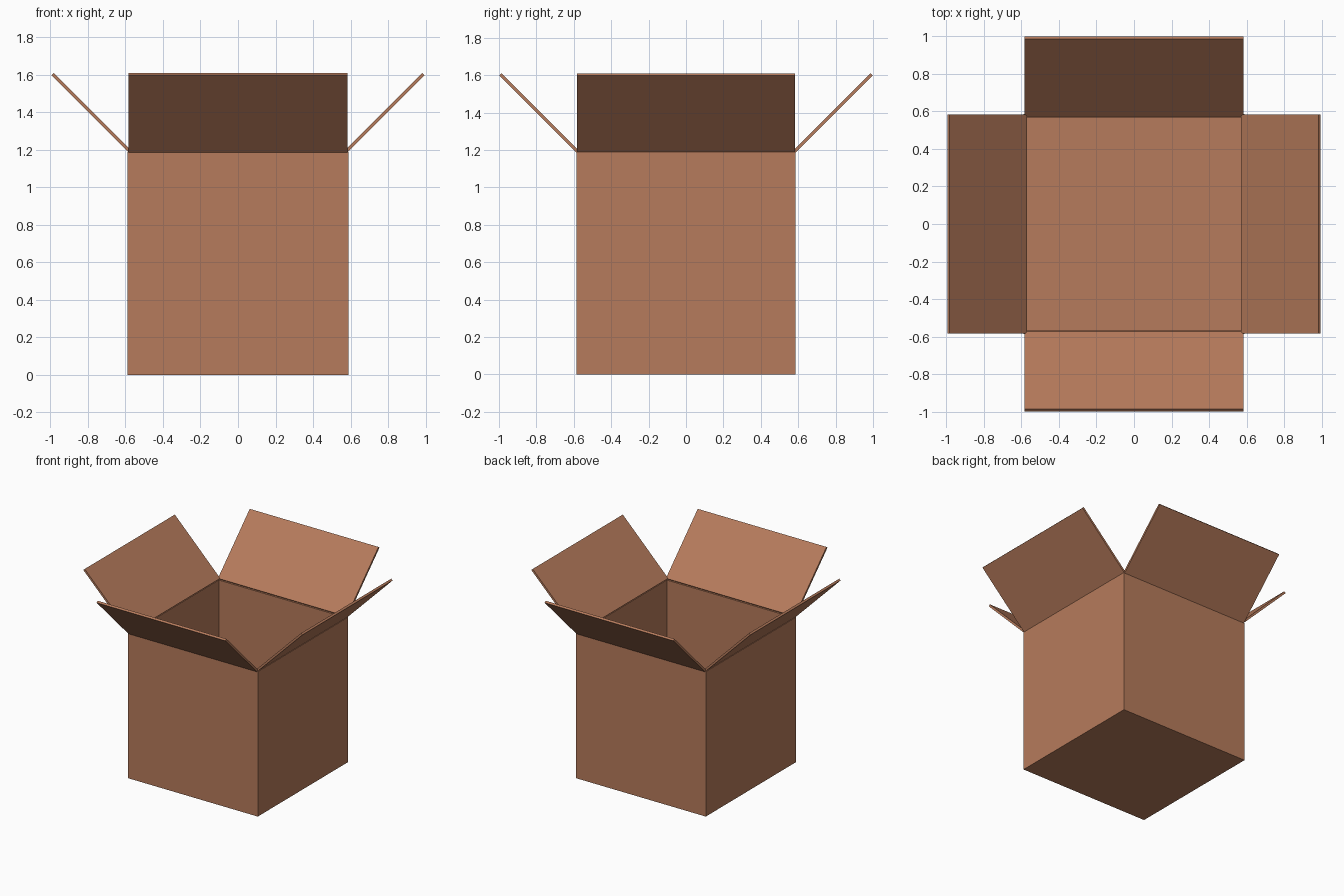
import bpy, bmesh, math
from mathutils import Matrix, Vector

if "Cube" in bpy.data.objects:
    bpy.data.objects.remove(bpy.data.objects["Cube"])

HALF_X, HALF_Y, HEIGHT, WALL = 0.59, 0.586, 1.188, 0.018
FLAP_LENGTH, FLAP_WIDTH, FLAP_THICK = 0.583, 1.168, 0.017

cardboard = bpy.data.materials.new("cardboard brown")
cardboard.diffuse_color = (0.468, 0.198, 0.106, 1)
cardboard.use_nodes = True
cardboard.node_tree.nodes["Principled BSDF"].inputs["Base Color"].default_value = cardboard.diffuse_color


def add_object(name, bm):
    bmesh.ops.recalc_face_normals(bm, faces=bm.faces)
    mesh = bpy.data.meshes.new(name)
    bm.to_mesh(mesh)
    bm.free()
    mesh.materials.append(cardboard)
    obj = bpy.data.objects.new(name, mesh)
    bpy.context.collection.objects.link(obj)
    return obj


# Open carton: inset the top face, then sink it to leave walls and a floor
bm = bmesh.new()
bmesh.ops.create_cube(bm, size=1)
bmesh.ops.scale(bm, vec=(2 * HALF_X, 2 * HALF_Y, HEIGHT), verts=bm.verts)
bmesh.ops.translate(bm, vec=(0, 0, HEIGHT / 2), verts=bm.verts)
bm.normal_update()
top = max(bm.faces, key=lambda f: f.calc_center_median().z)
bmesh.ops.inset_individual(bm, faces=[top], thickness=WALL, use_even_offset=True)
floor = bmesh.ops.extrude_discrete_faces(bm, faces=[top])["faces"][0]
bmesh.ops.translate(bm, vec=(0, 0, WALL - HEIGHT), verts=floor.verts)
add_object("carton_body", bm)


# Flaps: thin boards hinged on the outer rim, tilted outward by 45 degrees
def add_flap(name, turn, hinge):
    bm = bmesh.new()
    bmesh.ops.create_cube(bm, size=1)
    bmesh.ops.scale(bm, vec=(FLAP_LENGTH, FLAP_WIDTH, FLAP_THICK), verts=bm.verts)
    bmesh.ops.translate(bm, vec=(FLAP_LENGTH / 2, 0, FLAP_THICK / 2), verts=bm.verts)
    place = (Matrix.Rotation(math.radians(turn), 4, 'Z')
             @ Matrix.Translation(Vector((hinge, 0, HEIGHT - 0.003)))
             @ Matrix.Rotation(math.radians(-45), 4, 'Y'))
    bmesh.ops.transform(bm, matrix=place, verts=bm.verts)
    add_object(name, bm)


add_flap("right_flap", 0, HALF_X - 0.008)
add_flap("back_flap", 90, HALF_Y)
add_flap("left_flap", 180, HALF_X - 0.008)
add_flap("front_flap", 270, HALF_Y)
